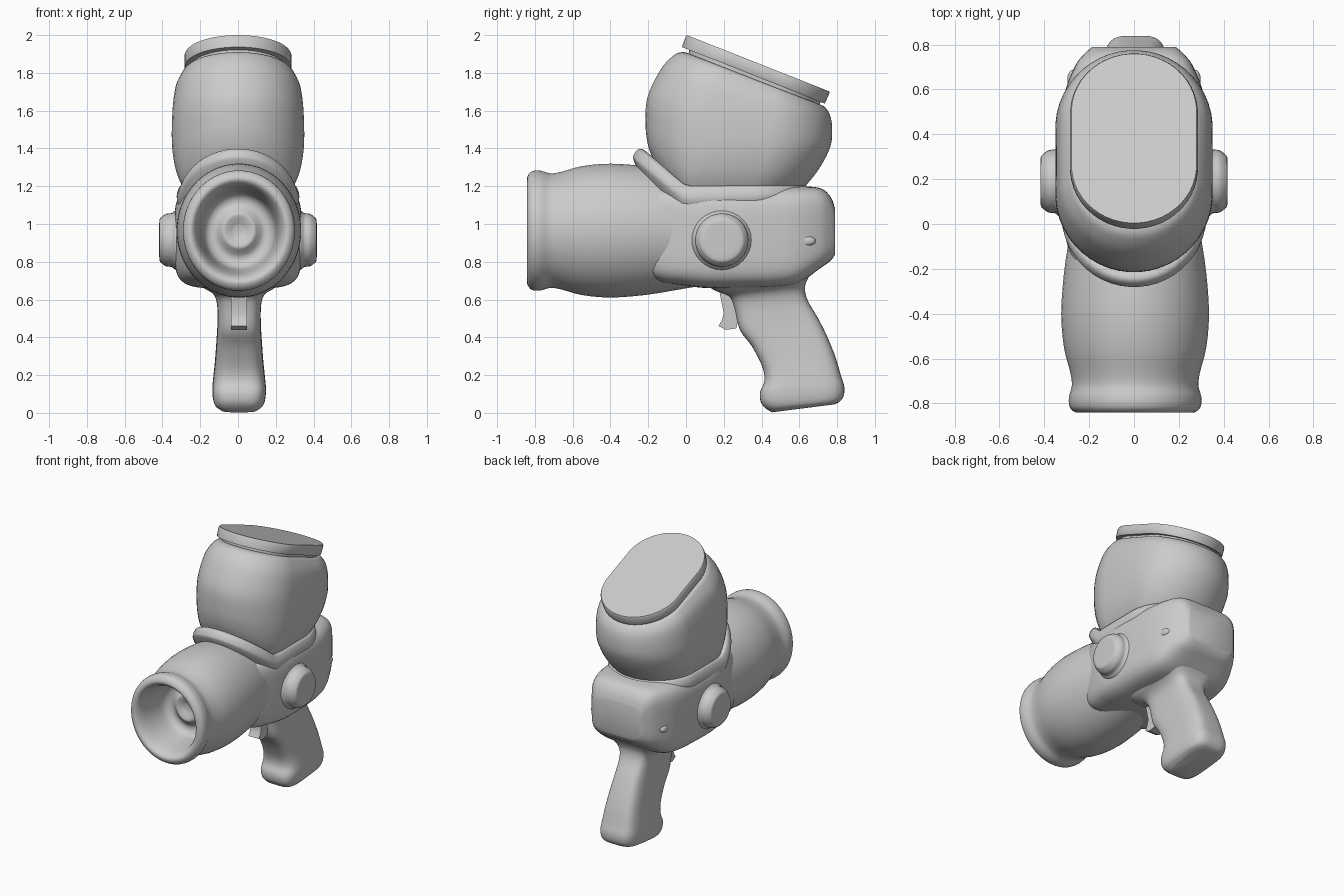
import bpy, bmesh, math
from mathutils import Vector

if "Cube" in bpy.data.objects:
    bpy.data.objects.remove(bpy.data.objects["Cube"])


def catmull(rows, steps):
    """Smoothly densify a list of section tuples."""
    out = []
    for i in range(len(rows) - 1):
        p0, p1 = rows[max(i - 1, 0)], rows[i]
        p2, p3 = rows[i + 1], rows[min(i + 2, len(rows) - 1)]
        for s in range(steps):
            t = s / steps
            out.append([0.5 * (2 * b + (c - a) * t + (2 * a - 5 * b + 4 * c - d) * t * t
                               + (3 * b - a - 3 * c + d) * t ** 3)
                        for a, b, c, d in zip(p0, p1, p2, p3)])
    out.append(list(rows[-1]))
    return out


def finish(name, bm, angle=40):
    bmesh.ops.recalc_face_normals(bm, faces=bm.faces)
    me = bpy.data.meshes.new(name)
    bm.to_mesh(me)
    bm.free()
    ob = bpy.data.objects.new(name, me)
    bpy.context.collection.objects.link(ob)
    bpy.ops.object.select_all(action='DESELECT')
    ob.select_set(True)
    bpy.context.view_layer.objects.active = ob
    bpy.ops.object.shade_smooth_by_angle(angle=math.radians(angle))
    return ob


def loft(name, sections, power=2.0, stadium=False, steps=4, n=48):
    """Skin sections (y0, z0, y1, z1, half_width[, bend]); bend lifts points with y < 0."""
    bm = bmesh.new()
    rings = []
    for sec in catmull([tuple(s) + (0,) * (6 - len(s)) for s in sections], steps):
        y0, z0, y1, z1, hw, bend = sec
        a, b = Vector((0, y0, z0)), Vector((0, y1, z1))
        mid, half = (a + b) / 2, (b - a) / 2
        length = half.length
        ring = []
        for k in range(n):
            t = 2 * math.pi * (k + 0.5) / n
            c, s = math.cos(t), math.sin(t)
            if stadium:
                u = (math.copysign(length - hw, c) + hw * c) / length
                v = s
            else:
                u = math.copysign(abs(c) ** (2 / power), c)
                v = math.copysign(abs(s) ** (2 / power), s)
            p = mid + half * u + Vector((hw * v, 0, 0))
            p.z += bend * max(0, -p.y)
            ring.append(bm.verts.new(p))
        rings.append(ring)
    for r, q in zip(rings, rings[1:]):
        for k in range(n):
            j = (k + 1) % n
            bm.faces.new((r[k], r[j], q[j], q[k]))
    bm.faces.new(rings[0])
    bm.faces.new(rings[-1])
    return finish(name, bm)


# Barrel: outer skin, rolled lip, hollow bore and the bump at its bottom
barrel = [(0.15, .28), (-.05, .315), (-.22, .342), (-.40, .355), (-.55, .342), (-.66, .312),
          (-.72, .304), (-.77, .318), (-.815, .315), (-.838, .29), (-.838, .265), (-.81, .243),
          (-.76, .228), (-.66, .212), (-.60, .20), (-.57, .175), (-.565, .14), (-.585, .11),
          (-.60, .09), (-.595, .065), (-.58, .03)]
ob = loft("barrel", [(y, .965 - r, y, .965 + r, r * .93) for y, r in barrel], steps=3)
ob.location.x = .005

# Body block, emerging from the barrel and tapering to the back
loft("body", [(-.32, .80, -.32, 1.14, .20), (-.16, .70, -.16, 1.20, .275), (-.02, .675, -.02, 1.20, .315),
              (.12, .66, .12, 1.20, .335), (.30, .66, .30, 1.20, .335), (.48, .665, .48, 1.20, .325),
              (.60, .69, .60, 1.20, .305), (.71, .765, .71, 1.19, .26),
              (.765, .805, .765, 1.145, .215), (.79, .84, .79, 1.08, .185)], power=5)

# Collar that climbs over the barrel in front of the tank
loft("collar", [(-.20, 1.02, .60, 1.06, .28, .8), (-.275, 1.09, .65, 1.12, .315, .87),
                (-.275, 1.13, .66, 1.16, .325, .87), (-.25, 1.18, .65, 1.19, .315, .87),
                (-.215, 1.20, .63, 1.205, .30, .87), (-.17, 1.19, .58, 1.20, .27, .87)],
     stadium=True)

# Tank
loft("tank", [(-.15, 1.15, .55, 1.15, .26, .9), (-.185, 1.20, .63, 1.20, .295, .9),
              (-.205, 1.28, .71, 1.30, .33, .75), (-.215, 1.42, .765, 1.41, .35, .5),
              (-.205, 1.64, .775, 1.50, .348, .15), (-.14, 1.81, .765, 1.57, .33),
              (-.07, 1.89, .74, 1.615, .295), (-.02, 1.91, .715, 1.63, .272),
              (.02, 1.90, .69, 1.635, .255)], stadium=True, steps=5)

# Tilted lid and its short neck
loft("lid_neck", [(.01, 1.88, .70, 1.60, .255), (.02, 1.95, .72, 1.67, .255)], stadium=True, steps=1)
loft("lid", [(-.022, 1.937, .735, 1.637, .28), (-.02, 1.945, .739, 1.645, .285),
             (-.003, 1.99, .760, 1.692, .285), (.004, 2.0, .759, 1.702, .279)],
     stadium=True, steps=1)

# Grip, flaring into the underside of the body
ob = loft("grip", [(.06, .74, .68, .76, .26), (.14, .655, .645, .71, .20), (.225, .62, .63, .66, .14),
                   (.255, .56, .645, .595, .117), (.285, .44, .70, .50, .115),
                   (.35, .35, .745, .41, .12), (.405, .24, .79, .30, .128),
                   (.415, .17, .82, .20, .137), (.392, .11, .838, .14, .142),
                   (.395, .06, .835, .09, .138), (.42, .025, .815, .06, .125),
                   (.455, .003, .785, .045, .095)], power=4)
ob.location.x = .006

# Trigger: flat profile with width
bm = bmesh.new()
outline = [(.17, .68), (.185, .60), (.20, .53), (.19, .49), (.172, .46), (.21, .44),
           (.265, .447), (.28, .50), (.30, .58), (.30, .68)]
face = bm.faces.new([bm.verts.new((-.037, y, z)) for y, z in outline])
ext = bmesh.ops.extrude_face_region(bm, geom=[face])
bmesh.ops.translate(bm, vec=(.084, 0, 0), verts=[v for v in ext["geom"] if isinstance(v, bmesh.types.BMVert)])
finish("trigger", bm, 30)


# Side knobs and small nubs, one per side
def turned(name, side, y, z, profile, n=32, squash=1.0):
    bm = bmesh.new()
    rings = [[bm.verts.new((side * x, y + r * math.cos(2 * math.pi * k / n),
                            z + squash * r * math.sin(2 * math.pi * k / n)))
              for k in range(n)] for x, r in catmull(profile, 3)]
    for a, b in zip(rings, rings[1:]):
        for k in range(n):
            j = (k + 1) % n
            bm.faces.new((a[k], a[j], b[j], b[k]))
    bm.faces.new(rings[0])
    bm.faces.new(rings[-1])
    finish(name, bm)


for side, label in ((1, "right"), (-1, "left")):
    turned("side_knob_" + label, side, .19, .915,
           [(.28, .17), (.33, .158), (.35, .143), (.38, .139), (.405, .122), (.416, .105), (.417, .05)])
    turned("side_nub_" + label, side, .64, .91,
           [(.25, .05), (.28, .045), (.293, .03), (.297, .01)], n=16, squash=.6)
